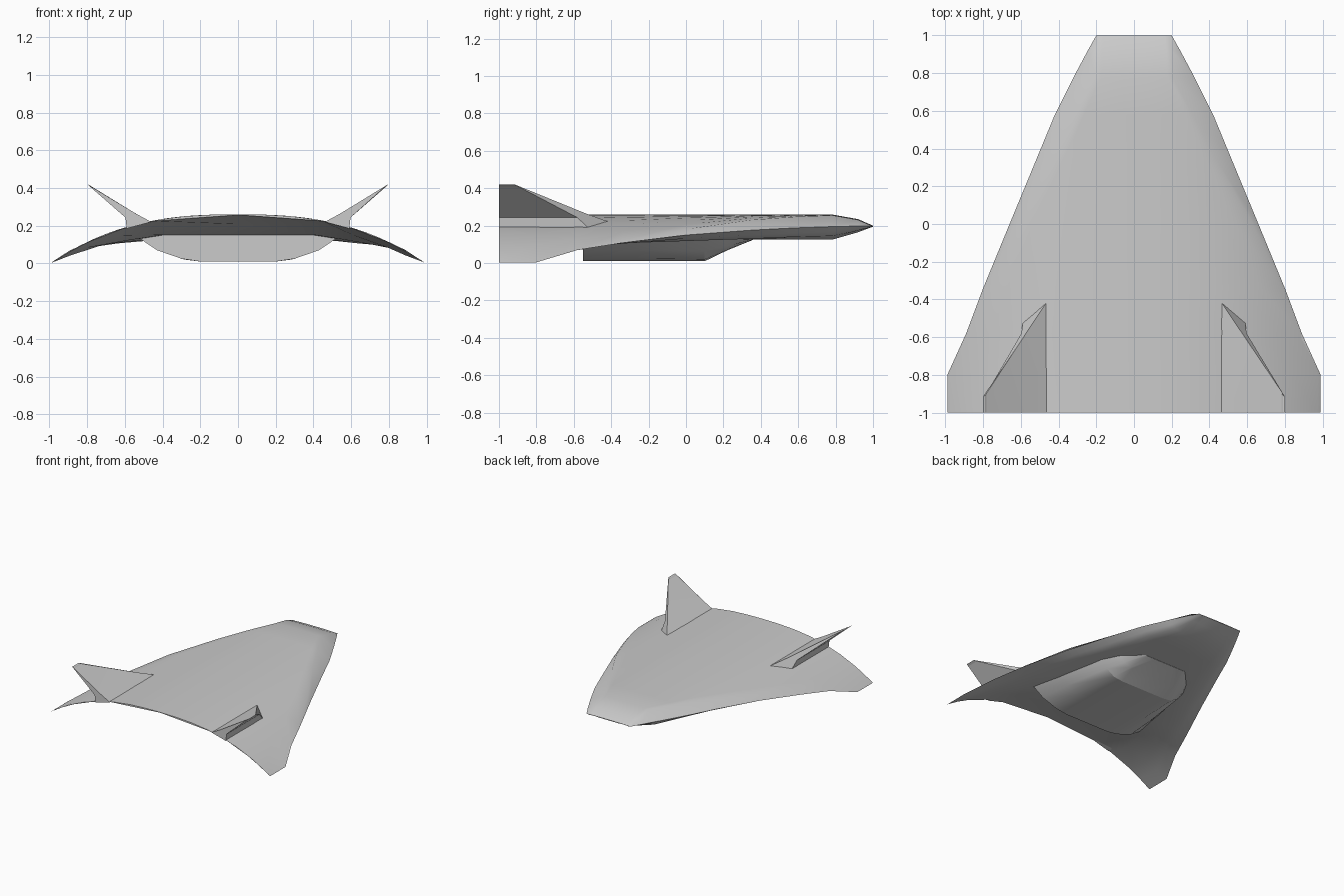
import bpy, bmesh

if "Cube" in bpy.data.objects:
    bpy.data.objects.remove(bpy.data.objects["Cube"])


def finish(name, bm, angle):
    bmesh.ops.recalc_face_normals(bm, faces=bm.faces)
    me = bpy.data.meshes.new(name)
    bm.to_mesh(me)
    bm.free()
    ob = bpy.data.objects.new(name, me)
    bpy.context.collection.objects.link(ob)
    bpy.ops.object.select_all(action='DESELECT')
    ob.select_set(True)
    bpy.context.view_layer.objects.active = ob
    bpy.ops.object.shade_smooth_by_angle(angle=angle)
    return ob


def loft(name, rings, angle=0.5):
    """Skin a list of closed rings and cap both ends."""
    bm = bmesh.new()
    rows = [[bm.verts.new(p) for p in r] for r in rings]
    n = len(rows[0])
    for a, b in zip(rows, rows[1:]):
        for i in range(n):
            j = (i + 1) % n
            bm.faces.new((a[i], a[j], b[j], b[i]))
    bm.faces.new(rows[0])
    bm.faces.new(rows[-1])
    return finish(name, bm, angle)


def both_sides(half, y):
    """Turn a half outline (x >= 0) into a full ring at y."""
    left = [(-x, z) for x, z in reversed(half) if x > 0]
    return [(x, y, z) for x, z in half + left]


def arch(x):
    return 0.26 - 0.255 * (abs(x) / 0.99) ** 2.6


# Lifting-body hull: y, half width, chamfer start, top drop,
# edge height, belly height, outer belly height
stations = [
    (1.00, .20, .19, .060, .198, .195, .196),
    (.92, .245, .20, .025, .198, .165, .175),
    (.78, .32, .205, 0, .195, .125, .145),
    (.58, .42, .31, 0, .188, .125, .140),
    (.35, .515, .43, 0, .176, .127, .130),
    (0, .66, .63, 0, .150, .130, .118),
    (-.34, .80, .785, 0, .108, .140, .106),
    (-.58, .89, .88, 0, .070, .152, .100),
    (-.80, .99, .975, 0, .004, .208, .085),
]
rings = []
for y, w, wi, drop, ze, zb, zm in stations:
    half = [(wi * i / 7, arch(wi * i / 7) - drop) for i in range(8)]
    half += [(w, ze), (w * .9, (ze + zm) / 2 - .003), (w * .8, zm),
             (w * .62, (zb + zm) / 2 + .002), (w * .45, zb), (0, zb)]
    rings.append(both_sides(half, y))
# Knife-thin trailing edge
xs = [.975 * i / 7 for i in range(8)]
edge = [(x, arch(x)) for x in xs] + [(.99, .003)]
edge += [(.99 * f, arch(.99 * f) - .003) for f in (.9, .8, .62, .45, 0)]
rings.append(both_sides(edge, -1))
loft("hull", rings)

# Belly pod with sloped front
pod = [
    (.36, [(.10, .125), (.17, .125), (.19, .126), (.20, .130)]),
    (.22, [(.20, .068), (.22, .070), (.28, .090), (.33, .130)]),
    (.10, [(.20, .010), (.28, .020), (.35, .065), (.40, .132)]),
    (-.30, [(.20, .010), (.30, .025), (.41, .070), (.48, .135)]),
    (-.55, [(.20, .010), (.30, .025), (.43, .070), (.53, .138)]),
]
loft("belly_pod", [both_sides([(0, h[0][1])] + h + [(h[-1][0] * .9, .16), (0, .16)], y)
                   for y, h in pod], 0.4)

# Canted tail fins: section corners (x, z) with their forward y reach
section = [(.46, .22, -.41), (.54, .263, -.53), (.80, .42, -.915),
           (.79, .416, -.91), (.597, .243, -.58), (.59, .185, -.52)]
for side, label in ((1, "right"), (-1, "left")):
    front = [(side * x, y, z) for x, z, y in section]
    back = [(side * x, -1, z) for x, z, y in section]
    loft(label + "_fin", [front, back], 0.3)
